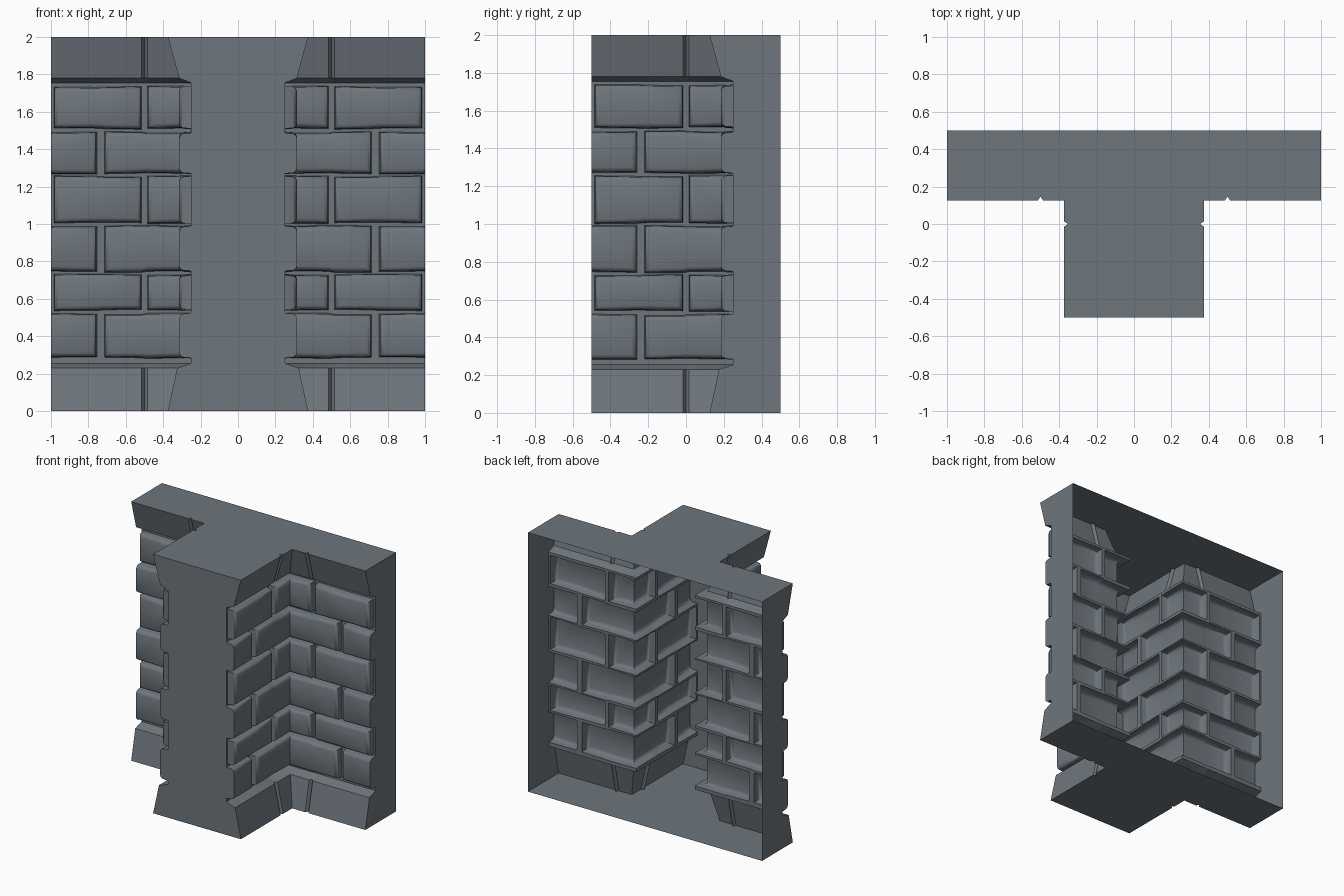
import bpy
import bmesh
import math

cube = bpy.data.objects.get("Cube")
if cube:
    bpy.data.objects.remove(cube, do_unlink=True)

stone = bpy.data.materials.new("slate_grey")
stone.use_nodes = True
colour = (0.155, 0.181, 0.205, 1)
stone.diffuse_color = colour
stone.node_tree.nodes["Principled BSDF"].inputs["Base Color"].default_value = colour

# Half plan: along the wall from its end to the inner corner, then along the stem
HALF, CORNER, BACK, TOP = 1.0, 0.25, 0.5, 2.0
wall_x = [1, 0.985, 0.755, 0.715, 0.515, 0.5, 0.485]
stem_y = [0.015, 0, -0.015, -0.22, -0.26, -0.485, -0.5]
columns = [("wall", x) for x in wall_x] + [("corner", 0)] + [("stem", y) for y in stem_y]

# Heights paired with how far the surface stands out from the mortar
levels = [(0, 0.125), (0.23, 0.075), (0.255, 0)]
rows = [(0.285, 0.52), (0.54, 0.73), (0.745, 0.99),
        (1.005, 1.255), (1.27, 1.49), (1.51, 1.735)]
for low, high in rows:
    levels += [(low, 0), (high, 0)]
levels += [(1.755, 0), (1.78, 0.065), (2, 0.125)]

# Brick spans as first and last column
long_course = [(0, 2), (3, 11), (12, 14)]
short_course = [(1, 4), (6, 8), (10, 13)]


def place(column, z, out):
    kind, v = column
    if v in (0.5, 0) and kind != "corner" and out:
        out -= 0.022                          # joint between trim blocks
    if kind == "wall":
        return (v, CORNER - out, z)
    if kind == "stem":
        return (CORNER + out, v, z)
    return (CORNER + out, CORNER - out, z)


bm = bmesh.new()
grid = []
for j, (z, out) in enumerate(levels):
    line = []
    for i, col in enumerate(columns):
        wobble = 0.004 * math.sin(i * 0.9 + j * 2) if 3 <= j < len(levels) - 3 else 0
        line.append(bm.verts.new(place(col, z + wobble, out)))
    grid.append(line)

cells = {}
for j in range(len(levels) - 1):
    for i in range(len(columns) - 1):
        cells[i, j] = bm.faces.new((grid[j][i], grid[j + 1][i],
                                    grid[j + 1][i + 1], grid[j][i + 1]))
bm.normal_update()

# Raise each brick with rounded shoulders
for r in range(len(rows)):
    for first, last in (short_course if r % 2 else long_course):
        faces = [cells[i, 3 + 2 * r] for i in range(first, last)]
        for thickness, depth in [(0.004, 0.045), (0.008, 0.014), (0.014, 0.006)]:
            bmesh.ops.inset_region(bm, faces=faces, thickness=thickness, depth=depth,
                                   use_boundary=False, use_even_offset=True)
            bm.normal_update()

# Keep cut bricks flush with the end planes
for v in bm.verts:
    if v.co.x > 0.992:
        v.co.x = HALF
    if v.co.y < -0.492:
        v.co.y = -BACK

# End of the wall and front of the stem
wall_end = sorted((v for v in bm.verts if v.co.x > 0.999), key=lambda v: v.co.z)
stem_end = sorted((v for v in bm.verts if v.co.y < -0.499), key=lambda v: v.co.z)
back_low, back_high = (bm.verts.new((HALF, BACK, z)) for z in (0, TOP))
front_low, front_high = (bm.verts.new((0, -BACK, z)) for z in (0, TOP))
bm.faces.new([back_low, back_high] + wall_end[::-1])
bm.faces.new([front_high, front_low] + stem_end)

# Bottom and top; the back stays open
for line, back, front in ((grid[0], back_low, front_low), (grid[-1], back_high, front_high)):
    middle = bm.verts.new((0, BACK, back.co.z))
    bm.faces.new([back] + line + [front, middle])
bmesh.ops.recalc_face_normals(bm, faces=bm.faces[:])
if sum(f.normal.y * f.calc_area() for f in bm.faces if f.calc_center_median().y < 0.3) > 0:
    bmesh.ops.reverse_faces(bm, faces=bm.faces[:])

mesh = bpy.data.meshes.new("brick_wall_junction")
bm.to_mesh(mesh)
bm.free()
mesh.materials.append(stone)
wall = bpy.data.objects.new("brick_wall_junction", mesh)
bpy.context.collection.objects.link(wall)

# Mirror to the other half
mirror = wall.modifiers.new("Mirror", "MIRROR")
mirror.use_clip = True
bpy.ops.object.select_all(action="DESELECT")
wall.select_set(True)
bpy.context.view_layer.objects.active = wall
bpy.ops.object.modifier_apply(modifier=mirror.name)
bpy.ops.object.shade_smooth_by_angle(angle=math.radians(40))
